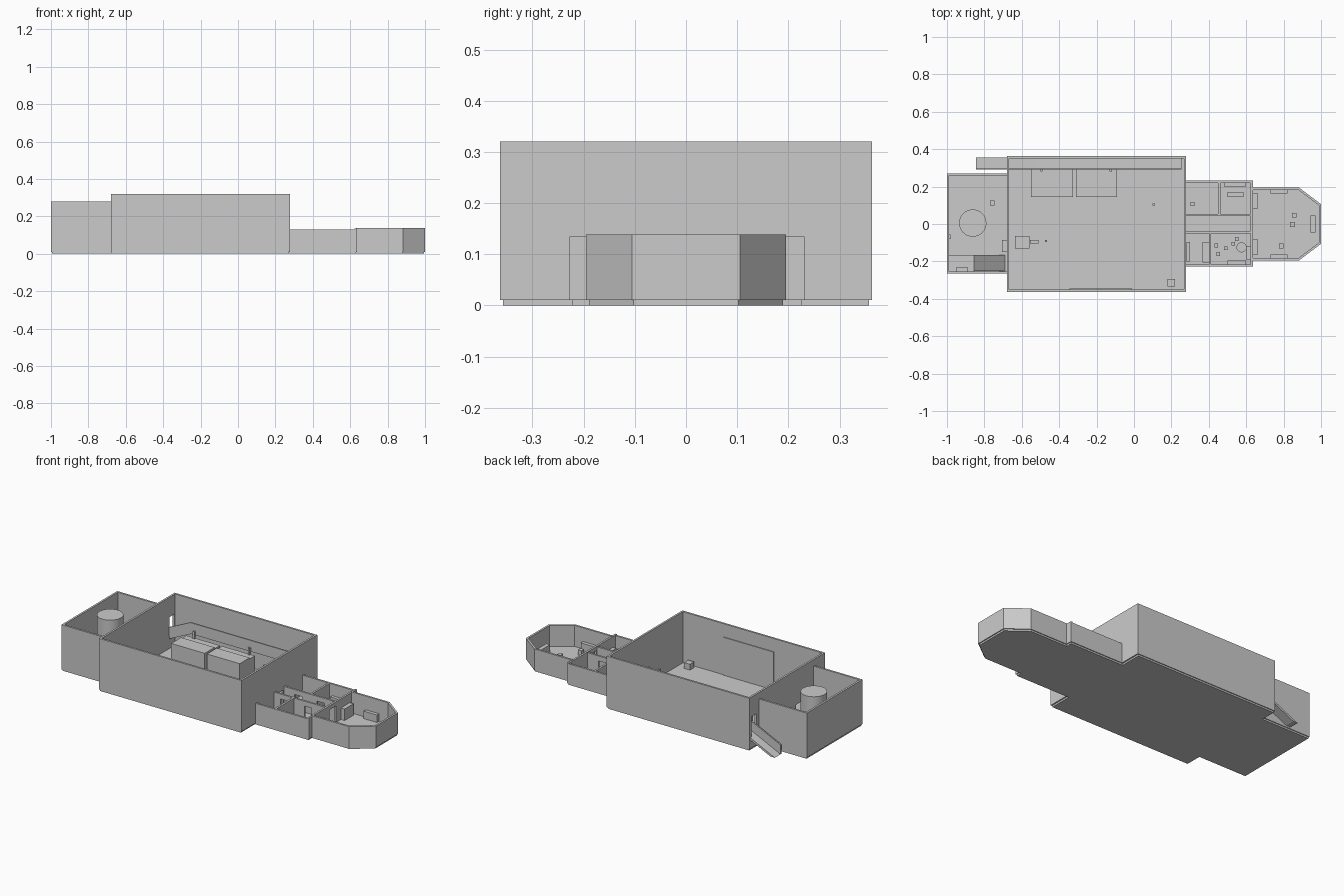
import bpy
import bmesh

cube = bpy.data.objects.get("Cube")
if cube:
    bpy.data.objects.remove(cube, do_unlink=True)

grey = bpy.data.materials.new("hull grey")
grey.use_nodes = True
COLOUR = (0.6, 0.6, 0.6, 1)
grey.diffuse_color = COLOUR
grey.node_tree.nodes["Principled BSDF"].inputs["Base Color"].default_value = COLOUR

T = 0.012      # wall thickness
FLOOR = 0.01   # deck level


def finish(name, bm):
    mesh = bpy.data.meshes.new(name)
    bmesh.ops.recalc_face_normals(bm, faces=bm.faces)
    bm.to_mesh(mesh)
    bm.free()
    mesh.materials.append(grey)
    obj = bpy.data.objects.new(name, mesh)
    bpy.context.collection.objects.link(obj)
    return obj


def prism(name, points, offset):
    """Extrude a flat outline of 3D points along an offset."""
    bm = bmesh.new()
    face = bm.faces.new([bm.verts.new(p) for p in points])
    made = bmesh.ops.extrude_face_region(bm, geom=[face])["geom"]
    verts = [v for v in made if isinstance(v, bmesh.types.BMVert)]
    bmesh.ops.translate(bm, verts=verts, vec=offset)
    return finish(name, bm)


def box(name, x0, x1, y0, y1, z1, z0=FLOOR):
    corners = [(x0, y0, z0), (x1, y0, z0), (x1, y1, z0), (x0, y1, z0)]
    return prism(name, corners, (0, 0, z1 - z0))


def side_prism(name, profile, y0, y1):
    return prism(name, [(x, y0, z) for x, z in profile], (0, y1 - y0, 0))


def wall(name, axis, at, start, end, top, doors=()):
    """Straight wall with lintelled openings (from, to, sill, head)."""
    def piece(label, a, b, low, high):
        if axis == "x":
            box(name + label, a, b, at, at + T, high, low)
        else:
            box(name + label, at, at + T, a, b, high, low)
    a = start
    for i, (d0, d1, sill, head) in enumerate(doors):
        piece(f"_panel_{i}", a, d0, FLOOR, top)
        piece(f"_lintel_{i}", d0, d1, head, top)
        if sill > FLOOR:
            piece(f"_sill_{i}", d0, d1, FLOOR, sill)
        a = d1
    piece("_panel_end", a, end, FLOOR, top)


def shell(name, path, top):
    """Open run of walls thickened inwards."""
    bm = bmesh.new()
    low = [bm.verts.new((x, y, FLOOR)) for x, y in path]
    high = [bm.verts.new((x, y, top)) for x, y in path]
    for i in range(len(path) - 1):
        bm.faces.new((low[i], low[i + 1], high[i + 1], high[i]))
    mesh = bpy.data.meshes.new(name)
    bm.to_mesh(mesh)
    bm.free()
    mesh.materials.append(grey)
    obj = bpy.data.objects.new(name, mesh)
    bpy.context.collection.objects.link(obj)
    mod = obj.modifiers.new("thickness", "SOLIDIFY")
    mod.thickness = T
    mod.offset = -1
    mod.use_even_offset = True


def cylinder(name, x, y, radius, top, sides=32):
    bm = bmesh.new()
    bmesh.ops.create_cone(bm, cap_ends=True, segments=sides, radius1=radius,
                          radius2=radius, depth=top - FLOOR)
    bmesh.ops.translate(bm, verts=bm.verts, vec=(x, y, (top + FLOOR) / 2))
    obj = finish(name, bm)
    bpy.ops.object.select_all(action="DESELECT")
    obj.select_set(True)
    bpy.context.view_layer.objects.active = obj
    bpy.ops.object.shade_smooth_by_angle()


# Decks
box("engine_deck", -0.995, -0.675, -0.26, 0.265, FLOOR, 0)
box("hangar_deck", -0.675, 0.27, -0.358, 0.358, FLOOR, 0)
box("cabin_deck", 0.27, 0.63, -0.223, 0.227, FLOOR, 0)
nose = [(0.63, -0.19), (0.88, -0.19), (0.994, -0.103),
        (0.994, 0.103), (0.88, 0.19), (0.63, 0.19)]
prism("cockpit_deck", [(x, y, 0) for x, y in nose], (0, 0, FLOOR))

# Hangar walls
wall("hangar_front_wall", "x", -0.363, -0.68, 0.278, 0.32)
wall("hangar_back_wall", "x", 0.363 - T, -0.68, 0.278, 0.32)
wall("hangar_engine_wall", "y", -0.68, -0.351, 0.351, 0.32,
     [(-0.15, -0.085, FLOOR, 0.11), (0.297, 0.345, 0.07, 0.2)])
wall("hangar_cabin_wall", "y", 0.278 - T, -0.351, 0.351, 0.32,
     [(-0.03, 0.035, FLOOR, 0.11)])
box("hangar_door_panel", -0.345, -0.01, -0.351, -0.346, 0.24)

# Engine room and cockpit hulls
shell("engine_hull", [(-0.68, 0.27), (-1, 0.27), (-1, -0.265), (-0.68, -0.265)], 0.28)
shell("cockpit_hull", [(0.63, -0.195), (0.882, -0.195), (1, -0.106),
                       (1, 0.106), (0.882, 0.195), (0.63, 0.195)], 0.138)

# Cabin walls with doorways
wall("cabin_front_wall", "x", -0.228, 0.278, 0.635, 0.13)
wall("cabin_back_wall", "x", 0.232 - T, 0.278, 0.635, 0.13)
wall("cockpit_wall", "y", 0.623, -0.228, 0.232, 0.135, [(-0.03, 0.035, FLOOR, 0.11)])
wall("hall_back_wall", "x", 0.042, 0.278, 0.623, 0.13,
     [(0.35, 0.4, FLOOR, 0.1), (0.5, 0.55, FLOOR, 0.1)])
wall("hall_front_wall", "x", -0.05, 0.278, 0.623, 0.13,
     [(0.32, 0.37, FLOOR, 0.1), (0.48, 0.53, FLOOR, 0.1)])
wall("back_cabin_divider", "y", 0.45, 0.054, 0.22, 0.13)
wall("front_cabin_divider", "y", 0.4, -0.216, -0.05, 0.13)

# Entry ramp, raised walkway and its railing
walk = [(-0.845, 0.0), (-0.525, 0.15), (0.255, 0.15)]
deck_low = [(0.255, 0.138), (-0.52, 0.138), (-0.815, 0.0)]
side_prism("entry_walkway", walk + deck_low, 0.295, 0.355)
rail_top = [(x, z + 0.057) for x, z in reversed(walk)]
side_prism("walkway_railing", walk + rail_top, 0.292, 0.3)
box("walkway_end_step", 0.225, 0.255, 0.295, 0.35, 0.157, 0.15)

# Cargo containers with stepped lids
for i, (x0, x1) in enumerate([(-0.55, -0.325), (-0.31, -0.09)]):
    box(f"container_{i}", x0, x1, 0.145, 0.24, 0.13)
    box(f"container_back_{i}", x0, x1, 0.24, 0.291, 0.122)
for i, x in enumerate((-0.5, -0.13)):
    box(f"container_post_{i}", x, x + 0.012, 0.28, 0.291, 0.165)

# Engine core, raised platform and sloping stair
cylinder("engine_core", -0.862, 0.005, 0.073, 0.275)
box("engine_platform", -0.988, -0.855, -0.253, -0.165, 0.17)
side_prism("engine_stair", [(-0.855, FLOOR), (-0.69, FLOOR), (-0.855, 0.17)], -0.25, -0.165)
box("platform_locker", -0.95, -0.89, -0.253, -0.23, 0.2, 0.17)

# Loose fittings: name, x range, y range, top
fittings = [
    ("hangar_desk", -0.635, -0.56, -0.13, -0.065, 0.1),
    ("hangar_bench", -0.555, -0.51, -0.105, -0.085, 0.05),
    ("hangar_stool", -0.475, -0.465, -0.095, -0.085, 0.04),
    ("hangar_crate", 0.18, 0.22, -0.335, -0.295, 0.045),
    ("hangar_post", 0.1, 0.112, 0.098, 0.11, 0.19),
    ("engine_box", -0.77, -0.745, 0.1, 0.125, 0.05),
    ("engine_panel", -0.988, -0.98, -0.08, -0.055, 0.1),
    ("engine_door_step", -0.705, -0.68, -0.15, -0.085, 0.02),
    ("cabin_bunk_left", 0.28, 0.3, -0.2, -0.095, 0.05),
    ("cabin_bunk_right", 0.365, 0.4, -0.205, -0.095, 0.05),
    ("cabin_seat", 0.3, 0.325, 0.1, 0.115, 0.04),
    ("cabin_shelf", 0.48, 0.6, 0.2, 0.22, 0.06),
    ("cabin_table", 0.5, 0.585, 0.145, 0.172, 0.045),
    ("galley_counter", 0.5, 0.6, -0.216, -0.195, 0.06),
    ("galley_cabinet", 0.6, 0.623, -0.19, -0.12, 0.07),
]
for name, *dims in fittings:
    box(name, *dims)

# Galley table and stools
cylinder("galley_table", 0.575, -0.125, 0.027, 0.05, 20)
for i, (x, y) in enumerate([(0.43, -0.125), (0.44, -0.17), (0.48, -0.14),
                            (0.52, -0.115), (0.54, -0.09)]):
    box(f"galley_stool_{i}", x, x + 0.02, y, y + 0.02, 0.035)

# Cockpit consoles mirrored across the centreline, and seats
for side, label in ((1, "back"), (-1, "front")):
    lo, hi = sorted((side * 0.08, side * 0.165))
    box(f"rear_console_{label}", 0.635, 0.66, lo, hi, 0.08)
    lo, hi = sorted((side * 0.162, side * 0.185))
    box(f"side_console_{label}", 0.73, 0.82, lo, hi, 0.055)
box("nose_console", 0.945, 0.97, -0.045, 0.045, 0.055)
for i, (x, y) in enumerate([(0.835, -0.015), (0.845, 0.035), (0.775, -0.13)]):
    box(f"cockpit_seat_{i}", x, x + 0.025, y, y + 0.025, 0.04)
